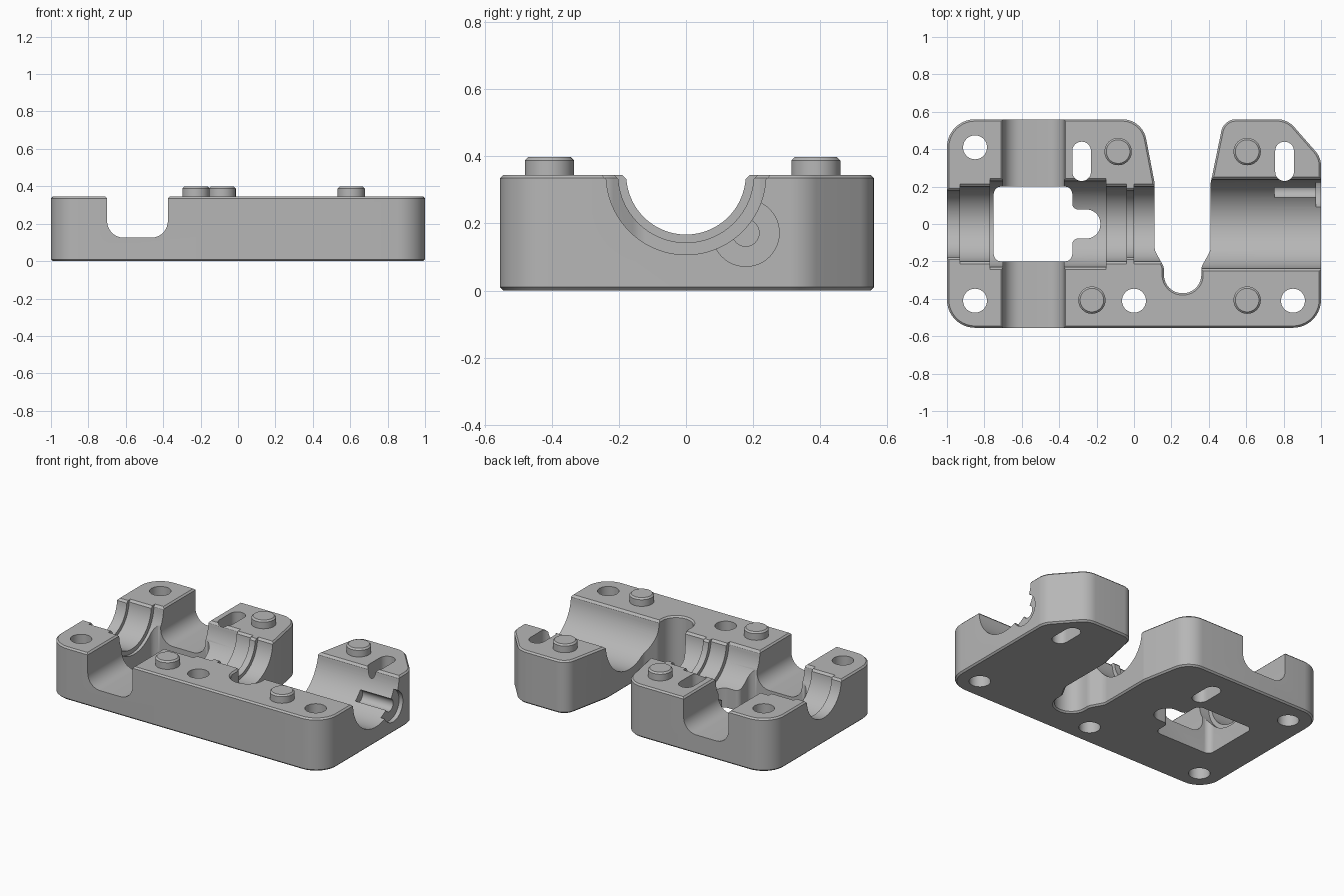
import bpy, bmesh, math
from mathutils import Vector

if "Cube" in bpy.data.objects:
    bpy.data.objects.remove(bpy.data.objects["Cube"], do_unlink=True)

TOP = 0.345      # deck height, also the bore axis height
CHAMFER = 0.01

grey = bpy.data.materials.new("mid grey")
grey.use_nodes = True
grey.diffuse_color = (0.47, 0.47, 0.47, 1)
grey.node_tree.nodes["Principled BSDF"].inputs["Base Color"].default_value = grey.diffuse_color


def rounded(corners, steps=10):
    """Round each (u, v, radius) corner of a polygon."""
    out = []
    n = len(corners)
    for i, (u, v, r) in enumerate(corners):
        p = Vector((u, v))
        if r == 0:
            out.append(p)
            continue
        a = (Vector(corners[i - 1][:2]) - p).normalized()
        b = (Vector(corners[(i + 1) % n][:2]) - p).normalized()
        half = a.angle(b) / 2
        c = p + (a + b).normalized() * (r / math.sin(half))
        s = p + a * (r / math.tan(half)) - c
        e = p + b * (r / math.tan(half)) - c
        sweep = s.angle_signed(e)
        for k in range(steps + 1):
            t = -sweep * k / steps
            out.append(c + Vector((s.x * math.cos(t) - s.y * math.sin(t),
                                   s.x * math.sin(t) + s.y * math.cos(t))))
    return out


def circle(u, v, r, n=48):
    return [Vector((u + r * math.cos(math.tau * k / n), v + r * math.sin(math.tau * k / n)))
            for k in range(n)]


def prism(name, profile, lo, hi, axis="z", rims=()):
    """Extrude a profile along an axis; chamfer the rims lying at the given heights."""
    place = {"z": lambda p, t: (p.x, p.y, t),
             "x": lambda p, t: (t, p.x, p.y),
             "y": lambda p, t: (p.x, t, p.y)}[axis]
    bm = bmesh.new()
    base = bm.faces.new([bm.verts.new(place(p, lo)) for p in profile])
    cap = bmesh.ops.extrude_face_region(bm, geom=[base])["geom"]
    shift = Vector(place(Vector((0, 0)), hi - lo))
    bmesh.ops.translate(bm, vec=shift, verts=[g for g in cap if isinstance(g, bmesh.types.BMVert)])
    bmesh.ops.recalc_face_normals(bm, faces=bm.faces)
    edges = [e for e in bm.edges for z in rims
             if all(abs(v.co.z - z) < 1e-5 for v in e.verts)]
    if edges:
        bmesh.ops.bevel(bm, geom=edges, offset=CHAMFER, segments=1, affect="EDGES")
    mesh = bpy.data.meshes.new(name)
    bm.to_mesh(mesh)
    bm.free()
    obj = bpy.data.objects.new(name, mesh)
    bpy.context.collection.objects.link(obj)
    mesh.materials.append(grey)
    return obj


def bore(r, lo, hi):
    """Half-round trough along x with a flared lip at the deck."""
    n = 48
    arc = [Vector((r * math.cos(math.pi * (1 + k / n)), TOP + r * math.sin(math.pi * (1 + k / n))))
           for k in range(n + 1)]
    arc = [p for p in arc if p.y < TOP - 0.013]
    f = r + 0.013
    lip = [Vector(p) for p in ((r, TOP - 0.013), (f, TOP), (f, 0.6), (-f, 0.6), (-f, TOP), (-r, TOP - 0.013))]
    return prism("bore_cutter", arc + lip, lo, hi, "x")


def activate(obj):
    bpy.ops.object.select_all(action="DESELECT")
    obj.select_set(True)
    bpy.context.view_layer.objects.active = obj


# Block with the deep notch open to the back
outline = rounded([
    (-1, -0.555, 0.15), (1, -0.555, 0.15), (1, 0.355, 0.12), (0.82, 0.56, 0.12),
    (0.48, 0.56, 0.08), (0.41, 0.22, 0.03), (0.41, -0.14, 0.08), (0.36, -0.23, 0.06),
    (0.36, -0.37, 0.098), (0.16, -0.37, 0.098), (0.16, -0.23, 0.06), (0.11, -0.14, 0.08),
    (0.11, 0.22, 0.03), (0.045, 0.56, 0.13), (-1, 0.56, 0.15)])
block = prism("clamp_block", outline, 0, TOP, rims=(0, TOP))

# Stepped bore along the length
cutters = [bore(r, lo, hi) for r, lo, hi in (
    (0.178, -1.1, 1.1), (0.202, -0.93, -0.7), (0.23, -0.77, -0.15),
    (0.202, -0.2, -0.04), (0.202, 0.0, 0.3), (0.238, 0.25, 1.1))]

# Cross channel with rounded floor and flared lip
cutters.append(prism("channel_cutter", rounded([
    (-0.7, 0.125, 0.09), (-0.375, 0.125, 0.09), (-0.375, 0.335, 0), (-0.365, TOP, 0),
    (-0.365, 0.6, 0), (-0.71, 0.6, 0), (-0.71, TOP, 0), (-0.7, 0.335, 0)]), -0.8, 0.8, "y"))

# Through window with a rounded tongue
cutters.append(prism("window_cutter", rounded([
    (-0.75, -0.2, 0.04), (-0.33, -0.2, 0.04), (-0.33, -0.078, 0.03), (-0.18, -0.078, 0.075),
    (-0.18, 0.078, 0.075), (-0.33, 0.078, 0.03), (-0.33, 0.2, 0.04), (-0.75, 0.2, 0.04)]), -0.2, 0.6))

# Bolt holes and slots
for x, y in ((-0.85, 0.41), (-0.85, -0.41), (0, -0.41), (0.85, -0.41)):
    cutters.append(prism("hole_cutter", circle(x, y, 0.064), -0.2, 0.6))
for x in (-0.28, 0.805):
    cutters.append(prism("slot_cutter", rounded([
        (x - 0.05, 0.23, 0.0495), (x + 0.05, 0.23, 0.0495),
        (x + 0.05, 0.44, 0.0495), (x - 0.05, 0.44, 0.0495)]), -0.2, 0.6))

# Shallow end pocket and the blind pin groove behind it
cutters.append(prism("pocket_cutter", circle(0.178, 0.172, 0.1), 0.972, 1.1, "x"))
cutters.append(prism("pin_cutter", circle(0.178, 0.172, 0.04, 32), 0.75, 1.05, "x"))

activate(block)
for cutter in cutters:
    cutter.hide_render = True
    mod = block.modifiers.new("cut", "BOOLEAN")
    mod.operation = "DIFFERENCE"
    mod.solver = "EXACT"
    mod.object = cutter
    bpy.ops.object.modifier_apply(modifier=mod.name)
    bpy.data.objects.remove(cutter, do_unlink=True)

# Locating pegs on the deck
parts = [block]
for i, (x, y) in enumerate(((-0.085, 0.387), (0.605, 0.387), (-0.225, -0.407), (0.605, -0.407))):
    parts.append(prism(f"locating_peg_{i + 1}", circle(x, y, 0.073), TOP - 0.01, 0.398, rims=(0.398,)))

for part in parts:
    activate(part)
    bpy.ops.object.shade_smooth_by_angle(angle=math.radians(30))
